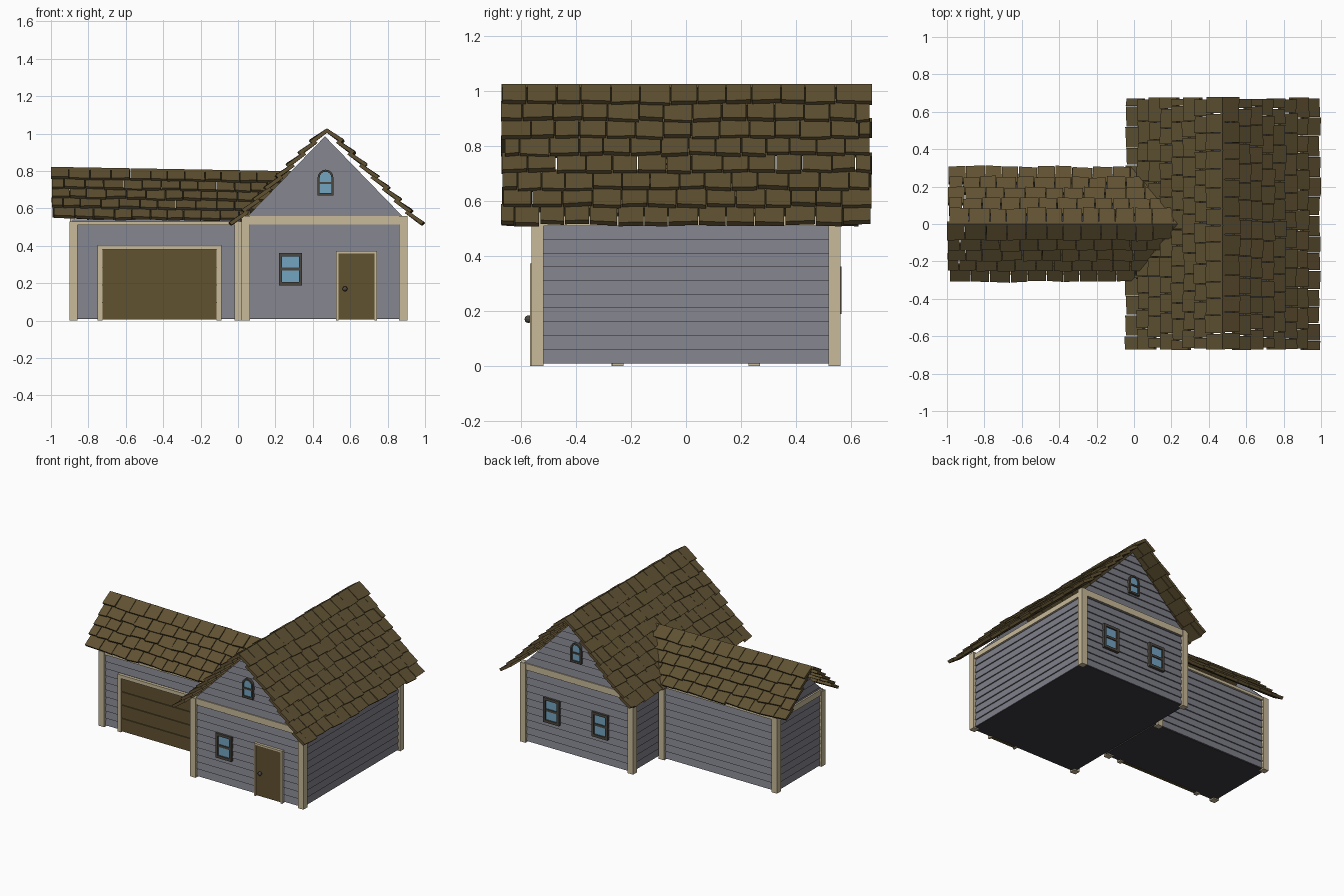
import bpy, bmesh, math, random
from mathutils import Vector as V

if "Cube" in bpy.data.objects:
    bpy.data.objects.remove(bpy.data.objects["Cube"])

random.seed(4)


def mat(name, r, g, b):
    m = bpy.data.materials.new(name)
    m.diffuse_color = (r, g, b, 1)
    m.use_nodes = True
    m.node_tree.nodes["Principled BSDF"].inputs["Base Color"].default_value = m.diffuse_color
    return m


BROWN = mat("brown_wood", 0.115, 0.082, 0.030)
SHINGLE = mat("shingle", 0.115, 0.082, 0.032)
SIDING = mat("grey_siding", 0.21, 0.21, 0.25)
TRIM = mat("cream_trim", 0.58, 0.49, 0.32)
GLASS = mat("glass", 0.17, 0.37, 0.53)
FRAME = mat("dark_frame", 0.07, 0.062, 0.05)
FLOOR = mat("floor_grey", 0.045, 0.045, 0.05)
X, Y, Z = V((1, 0, 0)), V((0, 1, 0)), V((0, 0, 1))


def hexa(bm, p):
    """Six-sided block from two loops of four points."""
    v = [bm.verts.new(q) for q in p]
    for f in ((3, 2, 1, 0), (4, 5, 6, 7), (0, 1, 5, 4), (1, 2, 6, 5), (2, 3, 7, 6), (3, 0, 4, 7)):
        bm.faces.new([v[i] for i in f])


def box(bm, x0, x1, y0, y1, z0, z1):
    hexa(bm, [V((x, y, z)) for z in (z0, z1) for x, y in ((x0, y0), (x1, y0), (x1, y1), (x0, y1))])


def finish(bm, name, m):
    bmesh.ops.recalc_face_normals(bm, faces=bm.faces)
    me = bpy.data.meshes.new(name)
    bm.to_mesh(me)
    bm.free()
    me.materials.append(m)
    ob = bpy.data.objects.new(name, me)
    bpy.context.collection.objects.link(ob)
    return ob


def boxes(name, m, *dims):
    bm = bmesh.new()
    for d in dims:
        box(bm, *d)
    return finish(bm, name, m)


def siding(name, base, along, out, half, top, slope=None):
    """Lapped boards; with a slope they narrow towards a gable peak at height top."""
    bm = bmesh.new()
    z, step = 0.01, 0.05

    def width(h):
        return min(half, (top - h) * slope) if slope else half
    while z < top - 0.001:
        z1 = min(z + step, top)
        # split the board where the gable starts so that the slope stays straight
        knee = top - half / slope if slope else top
        cuts = [z] + ([knee] if z < knee < z1 else []) + [z1]
        for a, b in zip(cuts, cuts[1:]):
            wa, wb = width(a), max(width(b), 0.001)
            da, db = (0.008 * (z1 - h) / step for h in (a, b))
            hexa(bm, [base + along * s * w + out * d + Z * h for h, w, dd in ((a, wa, da), (b, wb, db))
                      for s, d in ((-1, dd), (1, dd), (1, -0.01), (-1, -0.01))])
        z = z1
    return finish(bm, name, SIDING)


def shingles(name, start, length, along, down, span, rows, end=None):
    """Rows of uneven overlapping tiles; start is on the ridge, end(z) trims a row at a valley."""
    bm = bmesh.new()
    d = down.normalized()
    n = along.cross(d)
    n = n if n.z > 0 else -n
    pitch = span / rows
    for r in range(rows):
        v0, v1 = r * pitch - 0.018, (r + 1) * pitch
        row_len = end((start + d * (v0 + v1) / 2).z) if end else length
        u = random.uniform(-0.012, 0.004)
        first = True
        while u < row_len - 0.02:
            w = random.uniform(0.05, 0.08) if first and r % 2 else random.uniform(0.085, 0.115)
            u1 = u + w
            if u1 > row_len - 0.035:
                u1 = row_len + random.uniform(-0.006, 0.01)
            first = False
            low, lift = v1 + random.uniform(-0.004, 0.008), random.uniform(0.016, 0.023)
            skew = random.uniform(-0.004, 0.004)
            hexa(bm, [start + along * a + d * b + n * c for t in (0, 0.02) for a, b, c in
                      ((u + 0.002, v0, t), (u1 - 0.002, v0, t),
                       (u1 - 0.002, low + skew, t + lift), (u + 0.002, low - skew, t + lift))])
            u = u1
    return finish(bm, name, SHINGLE)


# walls of the main house
CX = 0.465
for nm, s in (("front", -1), ("back", 1)):
    siding("house_wall_" + nm, V((CX, s * 0.543, 0)), X, Y * s, 0.42, 0.985, 0.97)
for nm, s in (("left", -1), ("right", 1)):
    siding("house_wall_" + nm, V((CX + s * 0.42, 0, 0)), Y, X * s, 0.54, 0.54)

# walls of the garage wing
WX, WY = -0.43, 0.25
for nm, s in (("front", -1), ("back", 1)):
    siding("garage_wall_" + nm, V((WX, s * WY, 0)), X, Y * s, 0.455, 0.54)
siding("garage_wall_end", V((-0.883, 0, 0)), Y, -X, 0.25, 0.775, 1.06)
boxes("floors", FLOOR, (0.04, 0.89, -0.545, 0.545, 0.008, 0.018), (-0.885, 0.03, -0.25, 0.25, 0.008, 0.018))

# corner posts and wall-top trim
P = 0.043
posts = [(x, x + P, y, y + P, 0, 0.56) for x in (0.02, 0.862) for y in (-0.562, 0.519)]
posts += [(x, x + P, y, y + P, 0, 0.53) for x in (-0.9, -0.018) for y in (-0.27, 0.227)]
boxes("corner_posts", TRIM, *posts)
boxes("wall_top_trim", TRIM,
      (0.025, 0.90, -0.558, -0.53, 0.515, 0.56), (0.025, 0.90, 0.53, 0.558, 0.515, 0.56),
      (0.025, 0.05, -0.54, 0.54, 0.51, 0.545), (0.877, 0.90, -0.54, 0.54, 0.51, 0.545),
      (-0.897, 0.02, -0.265, -0.24, 0.51, 0.53), (-0.897, 0.02, 0.24, 0.265, 0.51, 0.53),
      (-0.897, -0.875, -0.25, 0.25, 0.505, 0.545))

# roofs
for nm, s in (("left", -1), ("right", 1)):
    down = V((s * 0.49, 0, -0.5))
    shingles("house_roof_" + nm, V((0.475, -0.665, 1.0)), 1.335, Y, down, down.length, 8)
tilt = V((1, 0, -0.018)).normalized()
for nm, s in (("front", -1), ("back", 1)):
    down = V((0, s * 0.28, -0.26))
    shingles("garage_roof_" + nm, V((-0.99, 0, 0.795)), 1.0, tilt, down, down.length, 5,
             lambda z: 0.99 + 0.475 - (1.0 - z) + 0.03)

# garage door with frame
boxes("garage_door_frame", TRIM, (-0.752, -0.725, -0.272, -0.24, 0, 0.405), (-0.115, -0.088, -0.272, -0.24, 0, 0.405),
      (-0.725, -0.115, -0.272, -0.24, 0.38, 0.405))
bm = bmesh.new()
for i in range(4):
    box(bm, -0.725, -0.115, -0.264, -0.245, 0.005 + i * 0.094, 0.095 + i * 0.094)
box(bm, -0.725, -0.115, -0.257, -0.245, 0.005, 0.38)
finish(bm, "garage_door", BROWN)

# front door, frame and knob
boxes("door_frame", TRIM, (0.523, 0.536, -0.568, -0.54, 0, 0.37), (0.73, 0.743, -0.568, -0.54, 0, 0.37),
      (0.523, 0.743, -0.568, -0.54, 0.36, 0.372))
boxes("front_door", BROWN, (0.536, 0.73, -0.562, -0.54, 0.005, 0.36))
bm = bmesh.new()
bmesh.ops.create_uvsphere(bm, u_segments=10, v_segments=6, radius=0.014)
bmesh.ops.translate(bm, verts=bm.verts, vec=(0.572, -0.574, 0.17))
finish(bm, "door_knob", FRAME)


def prism(bm, outline, y0, y1):
    a, b = ([bm.verts.new((x, y, z)) for x, z in outline] for y in (y0, y1))
    bm.faces.new(a)
    bm.faces.new(b[::-1])
    for i in range(len(a)):
        j = (i + 1) % len(a)
        bm.faces.new((a[i], b[i], b[j], a[j]))


def sash_window(name, cx, s):
    def at(x0, x1, z0, z1, d):
        ys = sorted((s * 0.54, s * d))
        return (cx + x0, cx + x1, *ys, z0, z1)
    boxes(name + "_frame", FRAME, at(-0.062, -0.045, 0.188, 0.362, 0.566), at(0.045, 0.062, 0.188, 0.362, 0.566),
          at(-0.045, 0.045, 0.188, 0.206, 0.566), at(-0.045, 0.045, 0.344, 0.362, 0.566),
          at(-0.045, 0.045, 0.267, 0.283, 0.563))
    boxes(name + "_glass", GLASS, at(-0.046, 0.046, 0.2, 0.35, 0.556))


def arched_window(name, cx, s):
    def arch(r, z0):
        return [(cx - r, z0), (cx + r, z0)] + [(cx + r * math.cos(t * math.pi / 8), 0.765 + r * math.sin(t * math.pi / 8))
                                              for t in range(9)]
    outer, inner = arch(0.042, 0.67), arch(0.031, 0.683)
    bm = bmesh.new()
    n = len(outer)
    for i in range(n):
        j = (i + 1) % n
        hexa(bm, [V((q[0], s * y, q[1])) for y in (0.54, 0.565)
                  for q in (outer[i], outer[j], inner[j], inner[i])])
    y0, y1 = sorted((s * 0.54, s * 0.563))
    box(bm, cx - 0.031, cx + 0.031, y0, y1, 0.73, 0.741)
    finish(bm, name + "_frame", FRAME)
    bm = bmesh.new()
    prism(bm, inner, s * 0.54, s * 0.556)
    finish(bm, name + "_glass", GLASS)


# windows
sash_window("front_window", 0.281, -1)
sash_window("back_window_left", 0.281, 1)
sash_window("back_window_right", 0.66, 1)
arched_window("front_gable_window", 0.468, -1)
arched_window("back_gable_window", 0.468, 1)
